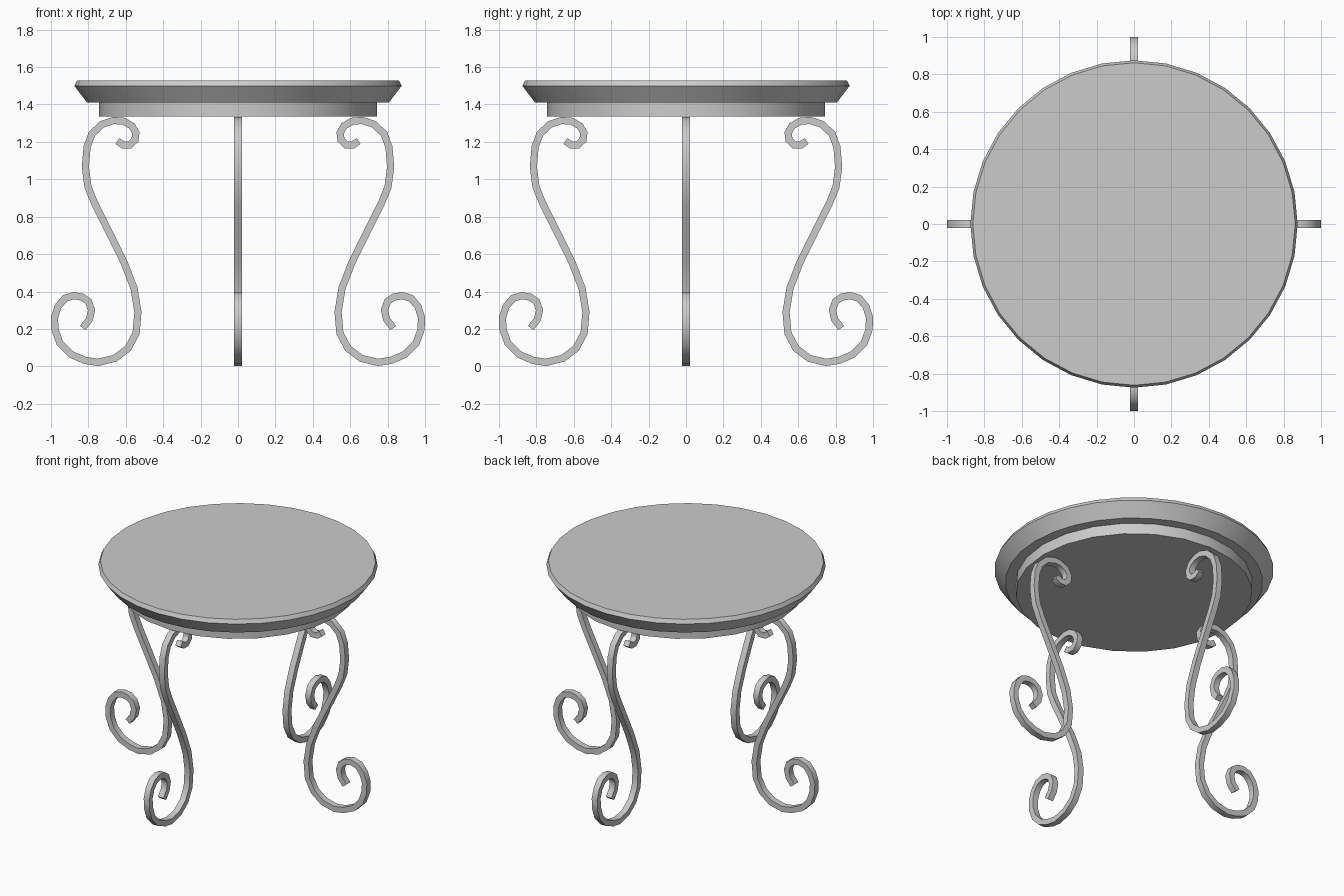
import bpy, bmesh, math
from mathutils import Vector, Matrix

if "Cube" in bpy.data.objects:
    bpy.data.objects.remove(bpy.data.objects["Cube"])


def finish(name, bm, angle):
    bmesh.ops.recalc_face_normals(bm, faces=bm.faces)
    me = bpy.data.meshes.new(name)
    bm.to_mesh(me)
    bm.free()
    ob = bpy.data.objects.new(name, me)
    bpy.context.collection.objects.link(ob)
    bpy.ops.object.select_all(action='DESELECT')
    ob.select_set(True)
    bpy.context.view_layer.objects.active = ob
    bpy.ops.object.shade_smooth_by_angle(angle=math.radians(angle))
    return ob


def lathe(name, profile, sides):
    """Closed solid of revolution from (radius, z) rings, bottom to top."""
    bm = bmesh.new()
    rings = [[bm.verts.new((r * math.cos(2 * math.pi * i / sides),
                            r * math.sin(2 * math.pi * i / sides), z))
              for i in range(sides)] for r, z in profile]
    for a, b in zip(rings, rings[1:]):
        for i in range(sides):
            j = (i + 1) % sides
            bm.faces.new((a[i], a[j], b[j], b[i]))
    bm.faces.new(rings[0][::-1])
    bm.faces.new(rings[-1])
    return finish(name, bm, 30)


def scroll_bar(name, path, width, depth, turn):
    """Rectangular bar swept along an (x, z) path, turned about z."""
    bm = bmesh.new()
    pts = [Vector(p) for p in path]
    rings = []
    for i, p in enumerate(pts):
        a = (p - pts[i - 1]).normalized() if i else None
        b = (pts[i + 1] - p).normalized() if i < len(pts) - 1 else None
        t = ((a or b) + (b or a)).normalized()
        miter = 1 / t.dot(a or b)
        n = Vector((-t.y, t.x)) * width / 2 * miter
        rings.append([bm.verts.new((p.x + s * n.x, d * depth / 2, p.y + s * n.y))
                      for s, d in ((1, 1), (1, -1), (-1, -1), (-1, 1))])
    for a, b in zip(rings, rings[1:]):
        for i in range(4):
            j = (i + 1) % 4
            bm.faces.new((a[i], a[j], b[j], b[i]))
    bm.faces.new(rings[0])
    bm.faces.new(rings[-1])
    bm.transform(Matrix.Rotation(turn, 4, 'Z'))
    return finish(name, bm, 50)


# Round top with bevelled rim, and the ring below it
lathe("table_top", [(0.807, 1.41), (0.875, 1.5), (0.862, 1.527)], 32)
lathe("apron", [(0.742, 1.335), (0.742, 1.412)], 24)

# Scrolled leg, from the lower curl tip to the upper curl tip
leg_path = [
    (.83, .205), (.795, .25), (.783, .30), (.80, .347), (.833, .37), (.877, .378),
    (.925, .364), (.962, .32), (.981, .262), (.979, .198), (.952, .123), (.893, .064),
    (.818, .032), (.749, .021), (.658, .043), (.588, .096), (.545, .177), (.535, .29),
    (.556, .418), (.61, .557), (.684, .707), (.765, .868), (.802, .959), (.816, 1.066),
    (.807, 1.173), (.781, 1.243), (.727, 1.294), (.663, 1.315), (.61, 1.31),
    (.567, 1.285), (.546, 1.248), (.551, 1.21), (.578, 1.184), (.615, 1.184), (.645, 1.205)]
for k, side in enumerate(("right", "back", "left", "front")):
    scroll_bar(side + "_leg", leg_path, 0.038, 0.042, k * math.pi / 2)
